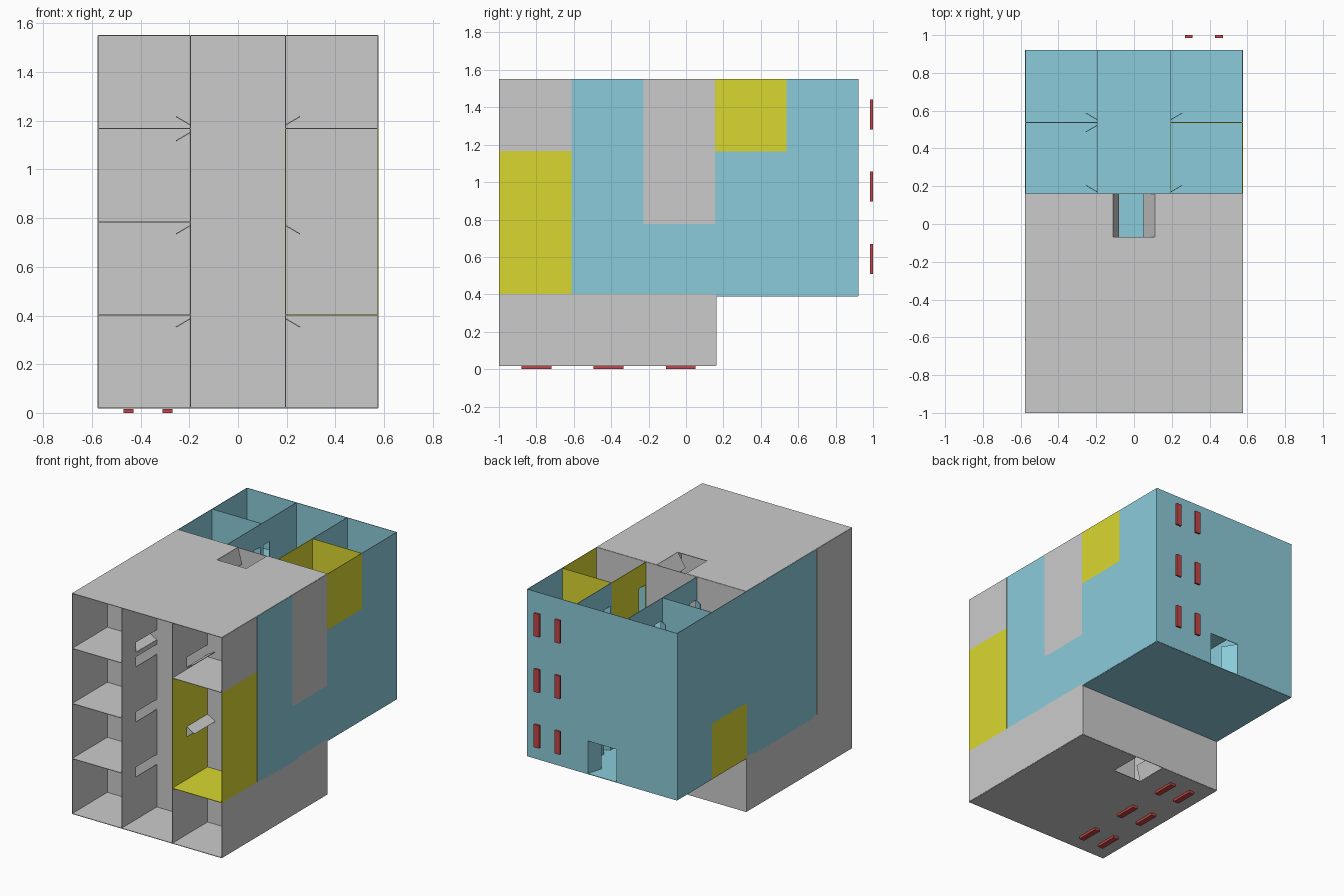
import bpy, bmesh
from mathutils import Vector

if "Cube" in bpy.data.objects:
    bpy.data.objects.remove(bpy.data.objects["Cube"])

W, COL = 0.575, 0.195            # half width, corridor half width
CELL, LEVEL = 0.3825, 0.3867     # room length and storey height
LENGTH, HEIGHT = CELL * 4, LEVEL * 3
DOOR_H, DOOR_W, GAP = 0.23, 0.07, 0.015
ENTRY = 0.1125


def material(name, rgb):
    m = bpy.data.materials.new(name)
    m.diffuse_color = (*rgb, 1)
    m.use_nodes = True
    m.node_tree.nodes["Principled BSDF"].inputs["Base Color"].default_value = m.diffuse_color
    return m


GREY = material("grey", (0.6, 0.6, 0.61))
BLUE = material("blue", (0.26, 0.60, 0.70))
YELLOW = material("yellow", (0.70, 0.68, 0.03))
RED = material("red", (0.55, 0.06, 0.06))


def panel(bm, point, us, vs, skip=None, colour=None):
    """Flat sheet split along us and vs; skip() cuts openings, colour() picks the slot."""
    us, vs = sorted(set(us)), sorted(set(vs))
    verts = {}

    def vert(u, v):
        if (u, v) not in verts:
            verts[u, v] = bm.verts.new(point(u, v))
        return verts[u, v]
    for u0, u1 in zip(us, us[1:]):
        for v0, v1 in zip(vs, vs[1:]):
            c = ((u0 + u1) / 2, (v0 + v1) / 2)
            if skip and skip(*c):
                continue
            f = bm.faces.new([vert(u0, v0), vert(u1, v0), vert(u1, v1), vert(u0, v1)])
            f.material_index = colour(*c) if colour else 0


def finish(bm, name, mats):
    bmesh.ops.delete(bm, geom=[v for v in bm.verts if not v.link_faces], context='VERTS')
    me = bpy.data.meshes.new(name)
    bm.to_mesh(me)
    bm.free()
    for m in mats:
        me.materials.append(m)
    ob = bpy.data.objects.new(name, me)
    bpy.context.collection.objects.link(ob)
    s = ob.modifiers.new("thickness", 'SOLIDIFY')
    s.thickness, s.offset = 0.004, 0


def house(prefix, place, base, doors, yellow, grey, open_dividers, covered):
    """Three storeys of rooms on both sides of a corridor.
    Local axes: x across, a along the corridor, h above the floor."""
    mats = [base, YELLOW, GREY]
    cells = [CELL * i for i in range(5)]
    levels = [LEVEL * i for i in range(4)]

    def room_colour(s):
        def pick(a, h):
            room = (s, int(h / LEVEL), int(a / CELL))
            return 1 if room in yellow else 2 if room in grey else 0
        return pick

    # outer side walls
    bm = bmesh.new()
    for s in (-1, 1):
        panel(bm, lambda a, h: place(s * W, a, h), cells, levels, covered, room_colour(s))
    finish(bm, prefix + "_side_walls", mats)

    # corridor walls with room doorways
    bm, leaves = bmesh.new(), bmesh.new()
    for s in (-1, 1):
        spans = []
        for side, k, d in doors:
            if side == s:
                a0 = k * CELL + d * GAP
                spans.append((a0, a0 + d * DOOR_W))
                for h0 in levels[:3]:
                    if covered and covered(a0, h0 + 0.1):
                        continue
                    panel(leaves, lambda t, h: place(s * (COL + 0.06 * t), a0 + d * 0.035 * t, h),
                          [0, 1], [h0, h0 + DOOR_H])
        spans = [tuple(sorted(p)) for p in spans]

        def cut(a, h):
            door = h % LEVEL < DOOR_H and any(p < a < q for p, q in spans)
            return door or bool(covered and covered(a, h))
        panel(bm, lambda a, h: place(s * COL, a, h), cells + [e for p in spans for e in p],
              levels + [h + DOOR_H for h in levels[:3]], cut, room_colour(s))
    finish(bm, prefix + "_corridor_walls", mats)

    # dividers between rooms
    bm = bmesh.new()
    for s in (-1, 1):
        for k in (1, 2, 3):
            panel(bm, lambda x, h: place(s * x, k * CELL, h), [COL, W], levels,
                  lambda x, h: (s, int(h / LEVEL), k) in open_dividers,
                  lambda x, h: int((s, int(h / LEVEL), k) in yellow
                                   and (s, int(h / LEVEL), k - 1) not in yellow))
    finish(bm, prefix + "_room_dividers", mats)

    # storey floors
    bm = bmesh.new()
    for h in levels[:3]:
        panel(bm, lambda x, a: place(x, a, h), [-W, -COL, COL, W], cells)
    finish(bm, prefix + "_floors", mats)

    # end walls with double entrance doors swung inwards
    bm = bmesh.new()
    for a, inward in ((0, 1), (LENGTH, -1)):
        panel(bm, lambda x, h: place(x, a, h), [-W, -ENTRY, ENTRY, W], [0, DOOR_H, HEIGHT],
              lambda x, h: abs(x) < ENTRY and h < DOOR_H)
        for s, reach, depth in ((-1, 0.03, 0.108), (1, 0.06, 0.095)):
            panel(leaves, lambda t, h: place(s * (ENTRY - reach * t), a + inward * depth * t, h),
                  [0, 1], [0, DOOR_H])
    finish(bm, prefix + "_end_walls", mats)
    finish(leaves, prefix + "_door_leaves", mats)


shared_doors = [(-1, 2, -1), (-1, 1, -1), (1, 2, -1), (1, 1, -1)]

# grey house lies on its back, open towards the front
house("lying_house", lambda x, a, h: Vector((x, 0.16 - h, 0.02 + a)), GREY,
      shared_doors + [(-1, 3, 1), (-1, 3, -1), (1, 3, 1)],
      {(1, 2, 1), (1, 2, 2)}, set(), {(1, 2, 2)},
      lambda a, h: h < 2 * LEVEL and a > CELL)

# blue house stands upright, open at the top
house("standing_house", lambda x, a, h: Vector((-x, 0.92 - a, 0.39 + h)), BLUE,
      shared_doors + [(1, 1, 1), (-1, 3, -1), (1, 3, 1)],
      {(-1, 2, 1), (1, 0, 1)}, {(-1, 1, 2), (-1, 2, 2)}, set(), None)

# plain red level markers under the grey house and behind the blue one
bm = bmesh.new()


def bar(centre, size):
    r = bmesh.ops.create_cube(bm, size=1)
    for v in r["verts"]:
        v.co = Vector(centre) + Vector([c * s for c, s in zip(v.co, size)])


for i in range(3):
    for x in (0.29, 0.45):
        bar((-x, -0.80 + 0.386 * i, 0.0085), (0.04, 0.16, 0.017))
        bar((x, 0.9925, 0.59 + 0.386 * i), (0.04, 0.015, 0.16))
me = bpy.data.meshes.new("level_markers")
bm.to_mesh(me)
bm.free()
me.materials.append(RED)
bpy.context.collection.objects.link(bpy.data.objects.new("level_markers", me))
